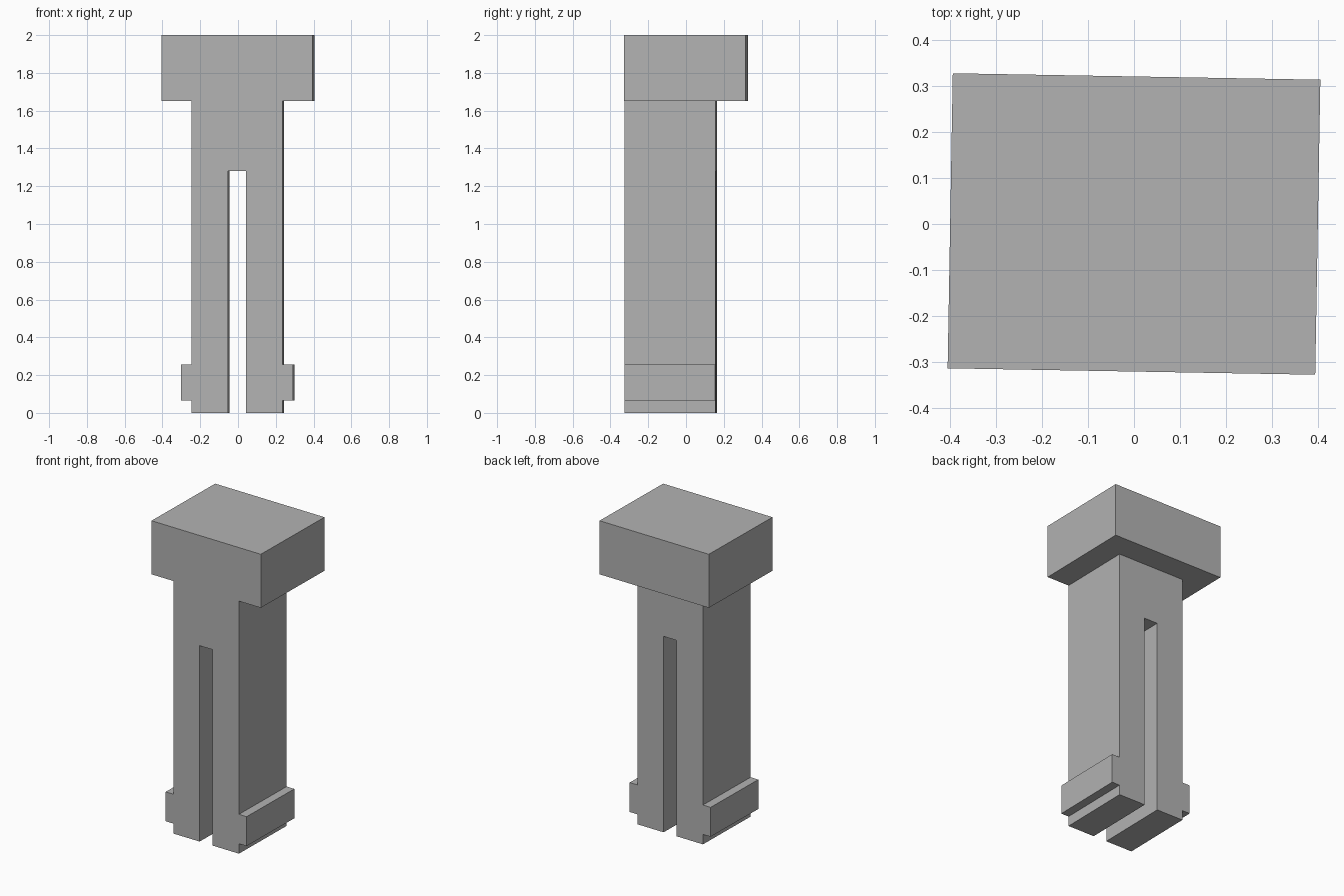
import bpy, bmesh, math
from mathutils import Vector

cube = bpy.data.objects.get("Cube")
if cube:
    bpy.data.objects.remove(cube, do_unlink=True)

grey = bpy.data.materials.new("plain grey")
grey.use_nodes = True
colour = (0.45, 0.45, 0.45, 1)
grey.diffuse_color = colour
grey.node_tree.nodes["Principled BSDF"].inputs["Base Color"].default_value = colour

FRONT, STEM_BACK, HEAD_BACK = -0.321, 0.16, 0.321
HEAD_BASE, TOP = 1.65, 2.0

bm = bmesh.new()


def points(pairs):
    return [bm.verts.new((x, FRONT, z)) for x, z in pairs]


def push_back(faces, depth):
    new = bmesh.ops.extrude_face_region(bm, geom=faces)["geom"]
    verts = [g for g in new if isinstance(g, bmesh.types.BMVert)]
    bmesh.ops.translate(bm, verts=verts, vec=Vector((0, depth, 0)))
    return [g for g in new if isinstance(g, bmesh.types.BMFace)]


# Front outline: half of the split stem with its catch, mirrored to the other leg
half = [(0.24, HEAD_BASE), (0.24, 0.257), (0.296, 0.257), (0.296, 0.065),
        (0.24, 0.065), (0.24, 0), (0.048, 0), (0.048, 1.28)]
stem = points(half + [(-x, z) for x, z in reversed(half)])
head = points([(0.4, HEAD_BASE), (0.4, TOP), (-0.4, TOP), (-0.4, HEAD_BASE)])
faces = [bm.faces.new(stem), bm.faces.new([stem[0]] + head + [stem[-1]])]

# Stem and head share the front depth, then the head runs further back
back = push_back(faces, STEM_BACK - FRONT)
head_back = [f for f in back if f.calc_center_median().z > HEAD_BASE]
push_back(head_back, HEAD_BACK - STEM_BACK)

# Merge coplanar faces into clean flat sides
bmesh.ops.recalc_face_normals(bm, faces=bm.faces)
bmesh.ops.dissolve_limit(bm, angle_limit=0.01, verts=bm.verts, edges=bm.edges)

mesh = bpy.data.meshes.new("split_clip_pin")
bm.to_mesh(mesh)
bm.free()
mesh.materials.append(grey)
pin = bpy.data.objects.new("split_clip_pin", mesh)
bpy.context.collection.objects.link(pin)
pin.rotation_euler.z = math.radians(-1)
